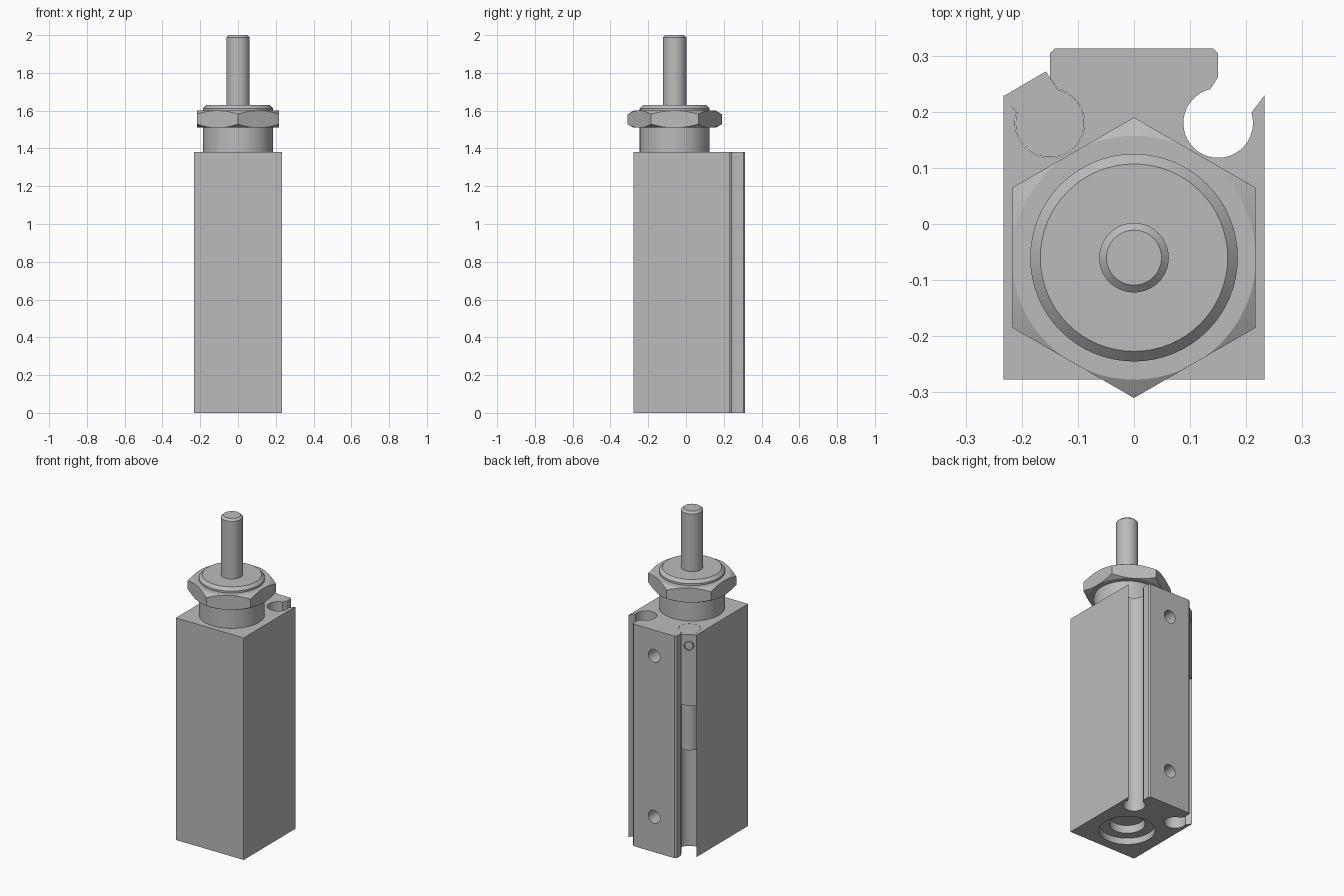
import bpy, bmesh
from math import sin, cos, pi, radians
from mathutils import Matrix, Vector

if "Cube" in bpy.data.objects:
    bpy.data.objects.remove(bpy.data.objects["Cube"], do_unlink=True)

metal = bpy.data.materials.new("grey_metal")
metal.use_nodes = True
grey = (0.5, 0.5, 0.5, 1)
metal.diffuse_color = grey
metal.node_tree.nodes["Principled BSDF"].inputs["Base Color"].default_value = grey

AXIS_Y = -0.06      # cylinder axis
TOP = 1.38          # top of the housing
SLOT = Vector((0.15, 0.18))
SLOT_R = 0.062


def finish(name, bm):
    bmesh.ops.recalc_face_normals(bm, faces=bm.faces)
    mesh = bpy.data.meshes.new(name)
    bm.to_mesh(mesh)
    bm.free()
    mesh.materials.append(metal)
    ob = bpy.data.objects.new(name, mesh)
    bpy.context.collection.objects.link(ob)
    return ob


def prism(name, pts, z0, z1):
    bm = bmesh.new()
    face = bm.faces.new([bm.verts.new((x, y, z0)) for x, y in pts])
    out = bmesh.ops.extrude_face_region(bm, geom=[face])
    verts = [v for v in out["geom"] if isinstance(v, bmesh.types.BMVert)]
    bmesh.ops.translate(bm, verts=verts, vec=(0, 0, z1 - z0))
    return finish(name, bm)


def lathe(name, profile, center, steps=64):
    """Closed turned part from (radius, z) pairs."""
    bm = bmesh.new()
    rings = []
    for r, z in profile:
        rings.append([bm.verts.new((center[0] + r * cos(2 * pi * i / steps),
                                    center[1] + r * sin(2 * pi * i / steps), z))
                      for i in range(steps)])
    for a, b in zip(rings, rings[1:]):
        for i in range(steps):
            j = (i + 1) % steps
            bm.faces.new((a[i], a[j], b[j], b[i]))
    bm.faces.new(rings[0])
    bm.faces.new(rings[-1])
    return finish(name, bm)


def rod_along(name, start, direction, radius, depth):
    """Cylinder centred on start and lying along direction."""
    bm = bmesh.new()
    turn = Vector(direction).to_track_quat('Z', 'Y').to_matrix().to_4x4()
    bmesh.ops.create_cone(bm, cap_ends=True, segments=32, radius1=radius,
                          radius2=radius, depth=depth,
                          matrix=Matrix.Translation(start) @ turn)
    return finish(name, bm)


def boolean(ob, cutter, operation='DIFFERENCE'):
    mod = ob.modifiers.new("cut", 'BOOLEAN')
    mod.operation = operation
    mod.solver = 'EXACT'
    mod.object = cutter
    bpy.context.view_layer.objects.active = ob
    bpy.ops.object.modifier_apply(modifier=mod.name)
    bpy.data.objects.remove(cutter, do_unlink=True)


def smooth(ob):
    bpy.ops.object.select_all(action='DESELECT')
    ob.select_set(True)
    bpy.context.view_layer.objects.active = ob
    bpy.ops.object.shade_smooth_by_angle(angle=radians(25))


def slot_arc(radius, steps=40):
    """Arc of a sensor slot, leaving the mouth open."""
    angles = [radians(17 - 274 * i / steps) for i in range(steps + 1)]
    return [(SLOT.x + radius * cos(a), SLOT.y + radius * sin(a)) for a in angles]


def mirrored(pts):
    return [(-x, y) for x, y in reversed(pts)]


# Housing: extruded profile with a round slot at each back corner
half = [(0.233, -0.277), (0.233, 0.23)] + slot_arc(SLOT_R)
half += [(0.15, 0.262), (0.15, 0.304), (0.141, 0.313)]
housing = prism("housing", half + mirrored(half), 0, TOP)

# Mounting holes in the back
for z in (0.22, 1.22):
    boolean(housing, rod_along("hole_cutter", (0, 0.3, z), (0, 1, 0), 0.04, 0.22))

# Stepped recess in the bottom
boolean(housing, lathe("recess_cutter", [(0.157, -0.1), (0.157, 0.04), (0.1, 0.04),
                                         (0.1, 0.09)], (0, AXIS_Y)))
smooth(housing)

# Threaded collar and piston rod
smooth(lathe("collar", [(0.185, TOP), (0.185, 1.612), (0.167, 1.63)], (0, AXIS_Y)))
smooth(lathe("piston_rod", [(0.062, 1.62), (0.062, 1.988), (0.049, 2)], (0, AXIS_Y)))

# Hexagonal nut with chamfered corners
hexagon = [(0.25 * sin(i * pi / 3), AXIS_Y + 0.25 * cos(i * pi / 3)) for i in range(6)]
nut = prism("nut", hexagon, 1.51, 1.6)
boolean(nut, lathe("chamfer_cutter", [(0.2, 1.5), (0.252, 1.53), (0.252, 1.58),
                                      (0.2, 1.61)], (0, AXIS_Y)), 'INTERSECT')
smooth(nut)

# Position sensor filling the upper part of the right slot
block = slot_arc(SLOT_R - 0.001) + [(0.157, 0.272), (0.232, 0.228)]
sensor = prism("sensor_head", mirrored(block), 0.94, TOP)
outward = Vector((-0.5, 0.866, 0))
spot = Vector((-0.195, 0.25, 1.31))
boolean(sensor, rod_along("screw_cutter", spot, outward, 0.028, 0.03))
smooth(sensor)
smooth(rod_along("sensor_screw", spot - outward * 0.012, outward, 0.024, 0.02))
smooth(lathe("sensor_body", [(SLOT_R - 0.002, 0.65), (SLOT_R - 0.002, 0.941)],
             (-SLOT.x, SLOT.y), 40))
